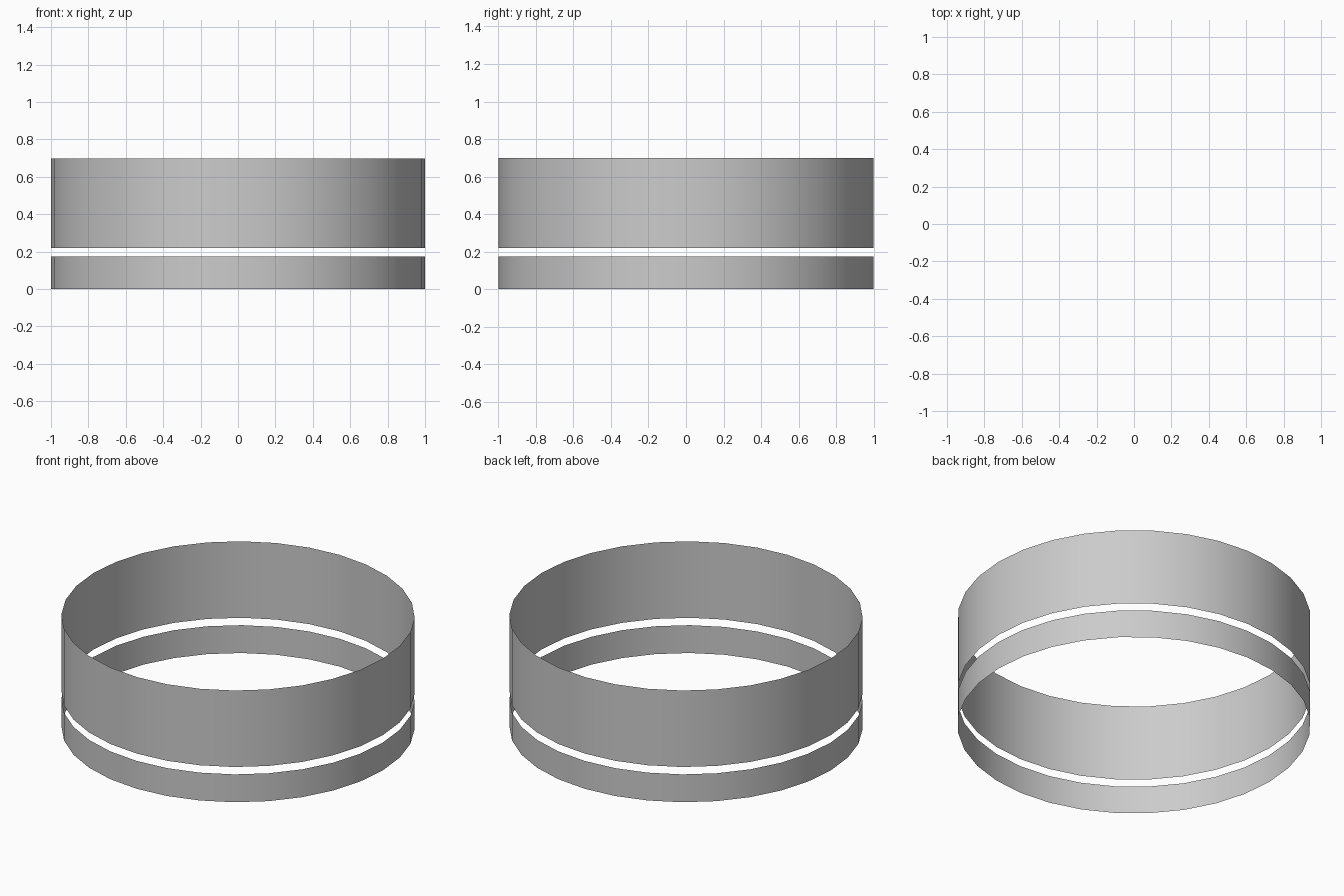
import bpy

if "Cube" in bpy.data.objects:
    bpy.data.objects.remove(bpy.data.objects["Cube"])

SIDES = 32
RADIUS = 1.0


def band(name, z0, z1):
    # Open, single-walled cylindrical band
    bpy.ops.mesh.primitive_cylinder_add(
        vertices=SIDES, radius=RADIUS, depth=z1 - z0,
        end_fill_type='NOTHING', location=(0, 0, (z0 + z1) / 2))
    ob = bpy.context.object
    ob.name = name
    bpy.ops.object.shade_smooth_by_angle()
    return ob


# Narrow ring at the bottom, wide ring above a small gap
band("lower_band", 0.0, 0.174)
band("upper_band", 0.22, 0.698)
